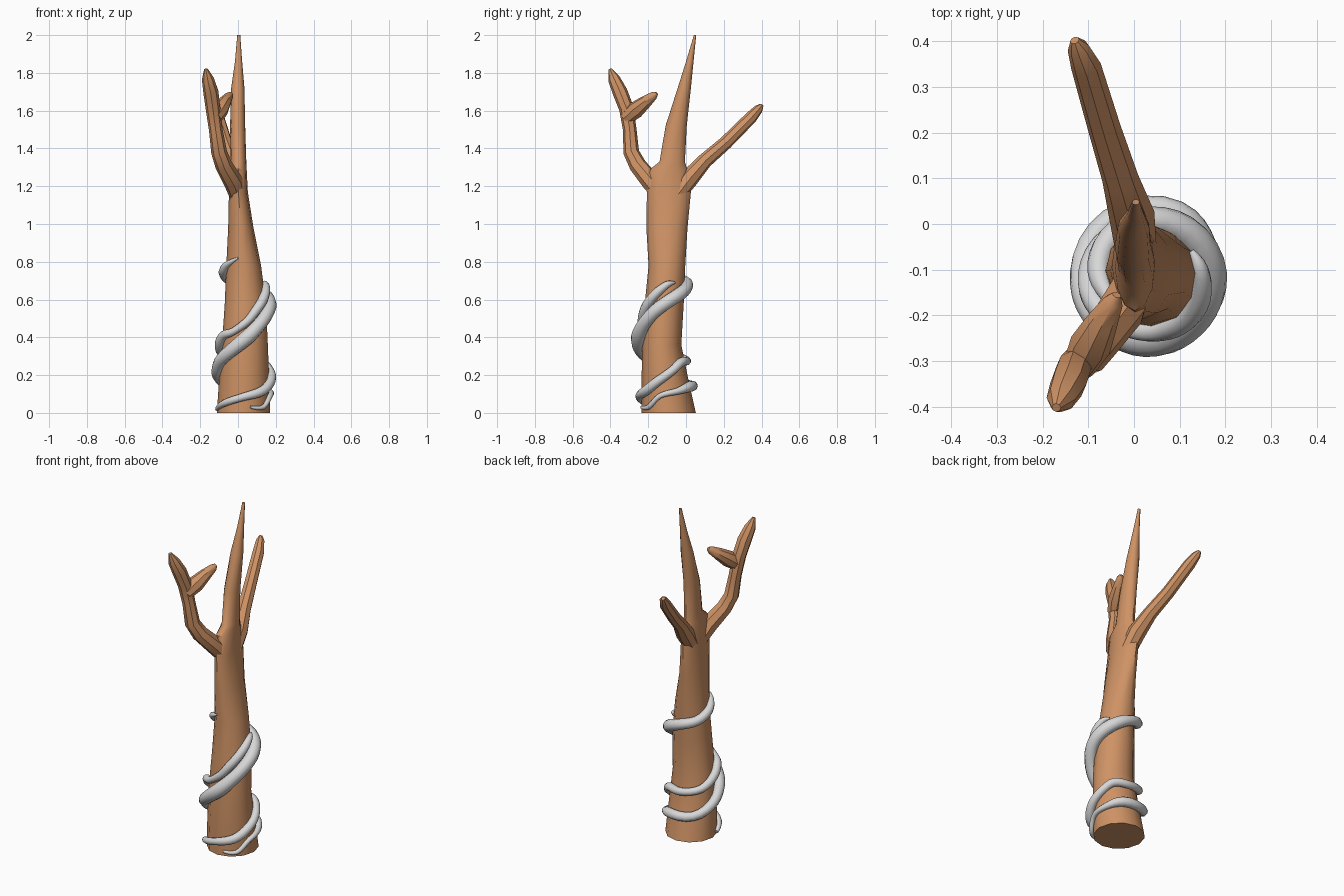
import bpy, bmesh, math
from mathutils import Vector


def material(name, rgb):
    m = bpy.data.materials.new(name)
    m.diffuse_color = (*rgb, 1)
    return m


BARK = material("orange_brown_bark", (0.62, 0.29, 0.13))
VINE = material("pale_grey_vine", (0.68, 0.68, 0.68))


def loft(name, rings, mat):
    """Skin a list of equal-length point rings and close both ends."""
    bm = bmesh.new()
    loops = [[bm.verts.new(p) for p in r] for r in rings]
    n = len(loops[0])
    for a, b in zip(loops, loops[1:]):
        for i in range(n):
            j = (i + 1) % n
            bm.faces.new((a[i], a[j], b[j], b[i]))
    bm.faces.new(loops[0][::-1])
    bm.faces.new(loops[-1])
    bmesh.ops.recalc_face_normals(bm, faces=bm.faces[:])
    me = bpy.data.meshes.new(name)
    bm.to_mesh(me)
    bm.free()
    me.materials.append(mat)
    ob = bpy.data.objects.new(name, me)
    bpy.context.collection.objects.link(ob)
    bpy.ops.object.select_all(action='DESELECT')
    ob.select_set(True)
    bpy.context.view_layer.objects.active = ob
    bpy.ops.object.shade_smooth_by_angle(angle=math.radians(40))
    return ob


def tube(name, path, radii, mat, sides=8):
    """Round tube along a path with a radius at each point."""
    path = [Vector(p) for p in path]
    rings, u = [], None
    for i, p in enumerate(path):
        t = (path[min(i + 1, len(path) - 1)] - path[max(i - 1, 0)]).normalized()
        if u is None:
            u = t.orthogonal()
        u = (u - t * u.dot(t)).normalized()
        v = t.cross(u)
        rings.append([p + radii[i] * (u * math.cos(a) + v * math.sin(a))
                      for a in (2 * math.pi * k / sides for k in range(sides))])
    return loft(name, rings, mat)


def smooth_rows(rows, steps):
    """Catmull-Rom interpolation through rows of numbers."""
    out = []
    for i in range(len(rows) - 1):
        q = [rows[max(i - 1, 0)], rows[i], rows[i + 1], rows[min(i + 2, len(rows) - 1)]]
        for s in range(steps):
            t = s / steps
            out.append([0.5 * (2 * b + (c - a) * t + (2 * a - 5 * b + 4 * c - d) * t * t
                               + (3 * b - a - 3 * c + d) * t ** 3) for a, b, c, d in zip(*q)])
    return out + [list(rows[-1])]


# Trunk sections: z, x min, x max, y min, y max
TRUNK = [
    (0.00, -0.112, 0.170, -0.235, 0.052),
    (0.18, -0.100, 0.165, -0.235, 0.012),
    (0.36, -0.085, 0.158, -0.232, -0.025),
    (0.58, -0.070, 0.148, -0.218, -0.012),
    (0.78, -0.062, 0.122, -0.198, -0.004),
    (0.98, -0.052, 0.082, -0.210, 0.008),
    (1.17, -0.048, 0.052, -0.207, 0.026),
    (1.29, -0.042, 0.046, -0.190, 0.006),
    (1.33, -0.038, 0.044, -0.140, -0.006),
    (1.52, -0.042, 0.038, -0.108, 0.004),
    (1.72, -0.036, 0.034, -0.044, 0.026),
    (1.86, -0.016, 0.022, 0.000, 0.040),
    (2.00, -0.004, 0.012, 0.042, 0.054),
]


def section(z):
    for a, b in zip(TRUNK, TRUNK[1:]):
        if z <= b[0]:
            t = (z - a[0]) / (b[0] - a[0])
            return [p + (q - p) * t for p, q in zip(a, b)][1:]
    return TRUNK[-1][1:]


def trunk_point(angle, z, lift=0):
    x0, x1, y0, y1 = section(z)
    return Vector(((x0 + x1) / 2 + ((x1 - x0) / 2 + lift) * math.cos(angle),
                   (y0 + y1) / 2 + ((y1 - y0) / 2 + lift) * math.sin(angle), z))


# Trunk running up into the central spike
loft("trunk", [[trunk_point(2 * math.pi * k / 12, r[0]) for k in range(12)]
               for r in TRUNK], BARK)

# Branches
tube("back_branch",
     [(0.005, -0.06, 1.14), (-0.005, 0.02, 1.245), (-0.030, 0.10, 1.335), (-0.065, 0.21, 1.43),
      (-0.105, 0.345, 1.565), (-0.122, 0.385, 1.61), (-0.130, 0.402, 1.630)],
     [0.045, 0.050, 0.040, 0.036, 0.033, 0.024, 0.010], BARK)
tube("front_branch",
     [(0.0, -0.13, 1.15), (-0.025, -0.185, 1.225), (-0.075, -0.255, 1.31), (-0.100, -0.290, 1.38),
      (-0.118, -0.298, 1.50), (-0.132, -0.315, 1.61), (-0.144, -0.350, 1.70),
      (-0.160, -0.382, 1.77), (-0.170, -0.402, 1.82)],
     [0.045, 0.052, 0.046, 0.042, 0.036, 0.039, 0.040, 0.032, 0.010], BARK)
tube("front_twig",
     [(-0.122, -0.315, 1.56), (-0.095, -0.265, 1.605), (-0.070, -0.215, 1.645),
      (-0.045, -0.170, 1.680), (-0.038, -0.155, 1.692)],
     [0.036, 0.046, 0.035, 0.022, 0.010], BARK)


def vine(name, rows):
    """Vine winding round the trunk; rows are degrees, z, radius."""
    rows = smooth_rows(rows, 4)
    tube(name, [trunk_point(math.radians(a), z, r * 0.55) for a, z, r in rows],
         [r for a, z, r in rows], VINE, 10)


vine("thick_vine", [
    (-75, 0.03, 0.008), (-45, 0.03, 0.013), (-15, 0.09, 0.014), (25, 0.115, 0.018),
    (65, 0.14, 0.028), (125, 0.15, 0.026), (175, 0.21, 0.028), (205, 0.27, 0.032),
    (240, 0.33, 0.036), (275, 0.40, 0.040), (310, 0.48, 0.036), (350, 0.56, 0.036),
    (400, 0.63, 0.036), (450, 0.68, 0.030), (500, 0.71, 0.027), (540, 0.75, 0.025),
    (570, 0.785, 0.018), (612, 0.82, 0.005)])
vine("thin_vine", [
    (195, 0.02, 0.010), (225, 0.05, 0.018), (270, 0.085, 0.021), (310, 0.115, 0.026),
    (345, 0.17, 0.025), (380, 0.225, 0.023), (410, 0.27, 0.024), (450, 0.275, 0.022),
    (500, 0.30, 0.023), (540, 0.36, 0.025), (570, 0.41, 0.024), (600, 0.43, 0.020),
    (635, 0.485, 0.022), (660, 0.55, 0.025), (695, 0.63, 0.025), (725, 0.68, 0.018),
    (748, 0.69, 0.006)])
